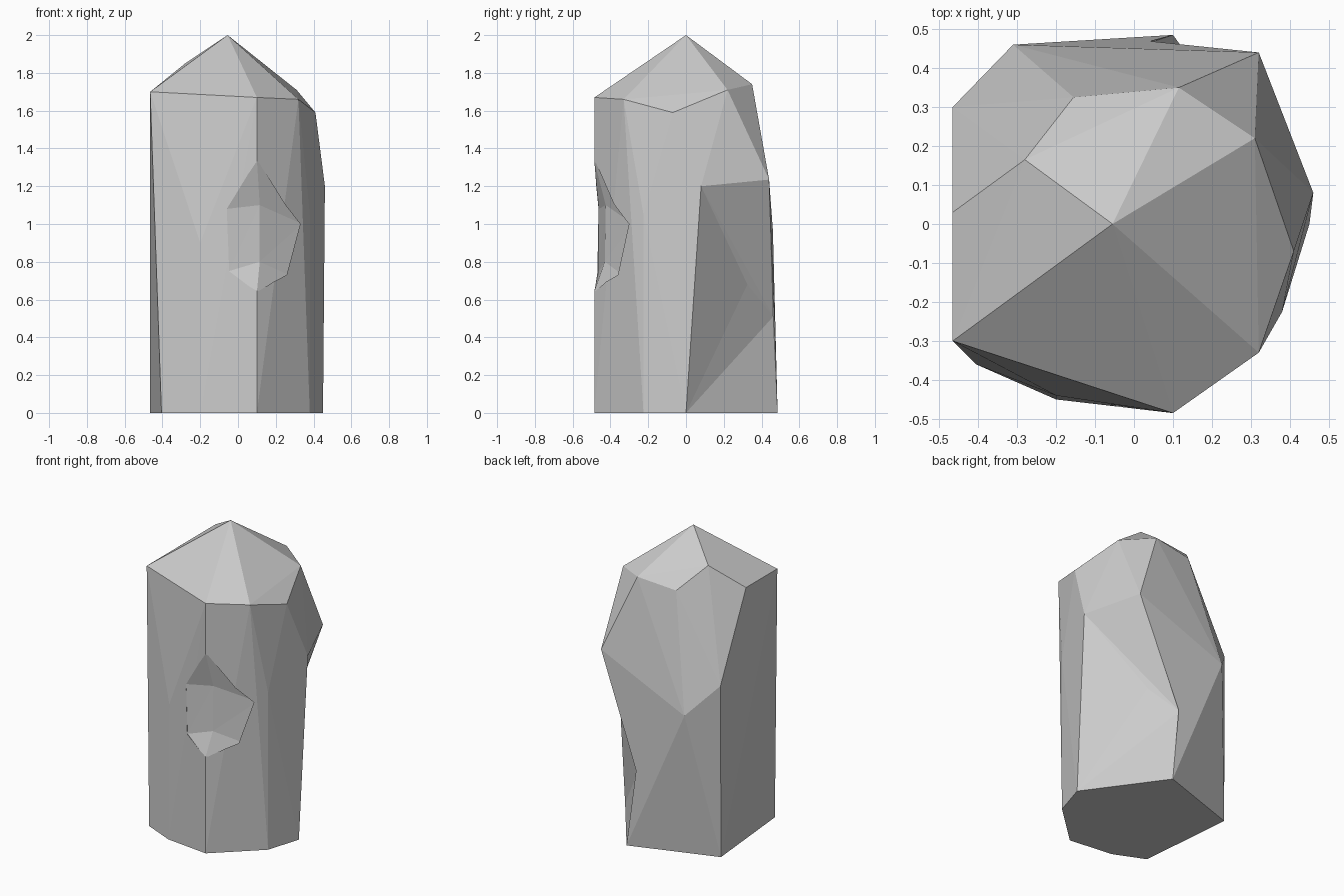
import bpy, bmesh
from math import radians
from mathutils import Vector

if "Cube" in bpy.data.objects:
    bpy.data.objects.remove(bpy.data.objects["Cube"])


def hull_object(name, points):
    """Faceted solid wrapped around a few corner points."""
    bm = bmesh.new()
    for p in points:
        bm.verts.new(p)
    res = bmesh.ops.convex_hull(bm, input=bm.verts[:])
    loose = [v for v in bm.verts if not v.link_faces]
    bmesh.ops.delete(bm, geom=loose, context='VERTS')
    bmesh.ops.dissolve_limit(bm, angle_limit=radians(1), verts=bm.verts[:], edges=bm.edges[:])
    bmesh.ops.recalc_face_normals(bm, faces=bm.faces[:])
    mesh = bpy.data.meshes.new(name)
    bm.to_mesh(mesh)
    bm.free()
    obj = bpy.data.objects.new(name, mesh)
    bpy.context.collection.objects.link(obj)
    return obj


def chip(body, corners, outward):
    """Knock a chip out: corners lie on or in the rock, swept outward."""
    pts = [Vector(p) for p in corners]
    cutter = hull_object("chip_cutter", pts + [p + Vector(outward) for p in pts])
    cutter.hide_render = True
    mod = body.modifiers.new("chip", 'BOOLEAN')
    mod.operation = 'DIFFERENCE'
    mod.solver = 'EXACT'
    mod.object = cutter
    bpy.context.view_layer.objects.active = body
    bpy.ops.object.modifier_apply(modifier=mod.name)
    bpy.data.objects.remove(cutter)


# Foot outline, counter-clockwise from the front left
foot = [(-0.405, -0.36, 0), (-0.2, -0.45, 0), (0.1, -0.485, 0), (0.38, -0.225, 0),
        (0.45, 0, 0), (0.1, 0.485, 0), (-0.465, 0.295, 0)]
# Bulges on the sides
side = [(-0.2, -0.44, 0.9), (0.38, -0.225, 1.05), (0.46, 0.08, 1.2),
        (0.32, 0.44, 1.235), (-0.31, 0.46, 0.965), (-0.465, 0.30, 1.145)]
# Shoulder and peak
crown = [(-0.465, -0.30, 1.70), (0.1, -0.485, 1.67), (0.32, -0.33, 1.66),
         (0.41, -0.07, 1.59), (0.31, 0.22, 1.71), (0.115, 0.35, 1.74),
         (-0.155, 0.325, 1.71), (-0.28, 0.165, 1.85), (-0.465, 0.03, 1.70),
         (-0.055, 0, 2.0)]
rock = hull_object("rock_pillar", foot + side + crown)

# Front chip, two halves meeting on a shared ridge
ridge = [(0.1, -0.487, 1.34), (0.115, -0.425, 1.1), (0.115, -0.43, 0.8), (0.1, -0.487, 0.64)]
chip(rock, ridge + [(-0.06, -0.462, 1.08), (-0.05, -0.462, 0.75)], (0.15, -0.3, 0))
chip(rock, ridge + [(0.34, -0.28, 1.0), (0.27, -0.335, 0.73)], (-0.15, -0.3, 0))

# Large hollow on the back right corner
chip(rock, [side[2], side[3], foot[4], foot[5], (0.165, 0.325, 0.68), (0.03, 0.462, 0.51)],
     (0.3, 0.2, 0))
